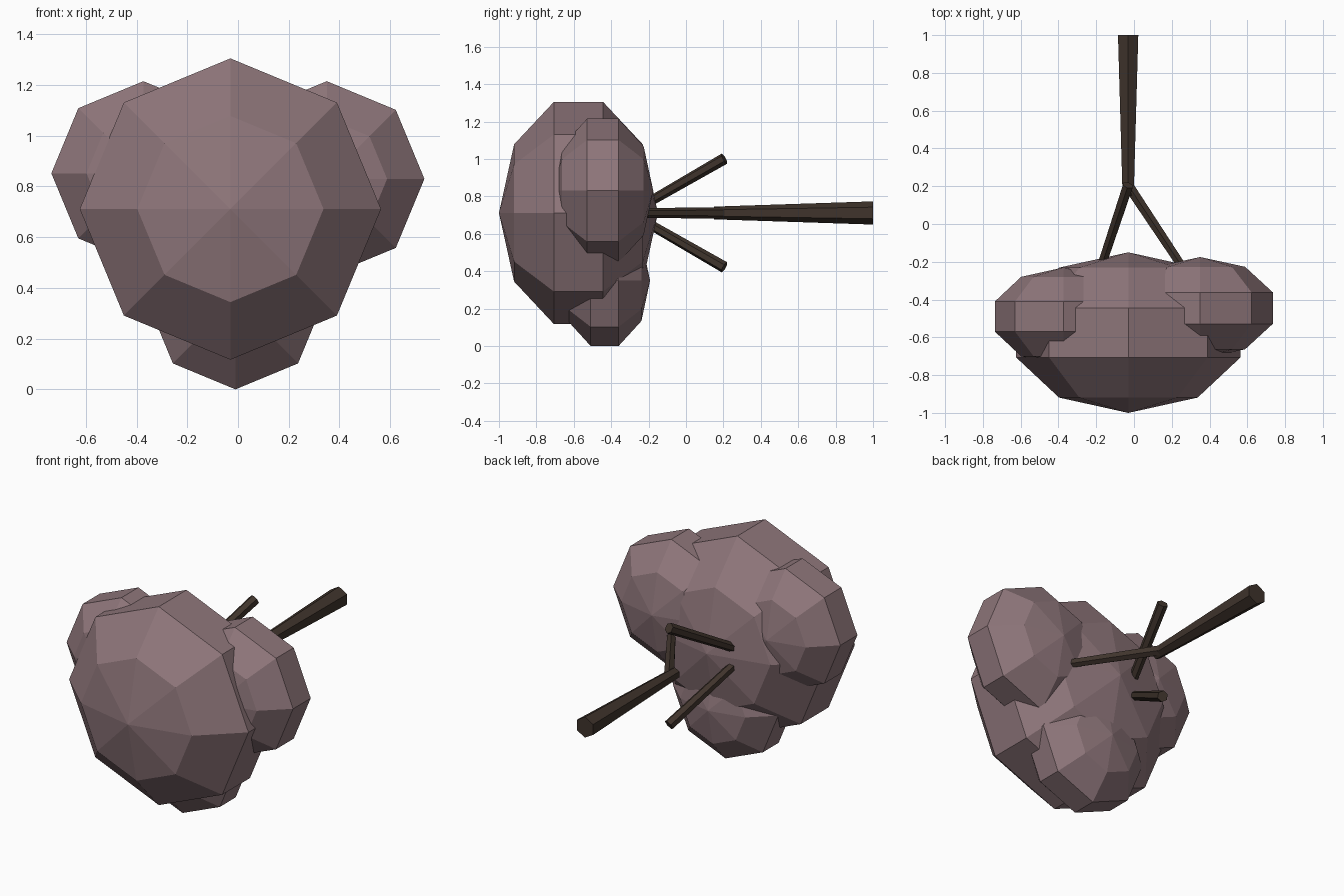
import bpy, bmesh, math
from mathutils import Vector, Matrix

if "Cube" in bpy.data.objects:
    bpy.data.objects.remove(bpy.data.objects["Cube"])


def material(name, color):
    m = bpy.data.materials.new(name)
    m.diffuse_color = color
    m.use_nodes = True
    m.node_tree.nodes["Principled BSDF"].inputs["Base Color"].default_value = m.diffuse_color
    return m


LEAF = material("leaf", (0.27, 0.18, 0.195, 1))
BARK = material("bark", (0.05, 0.034, 0.025, 1))


def add_object(name, bm, mat):
    bmesh.ops.recalc_face_normals(bm, faces=bm.faces)
    mesh = bpy.data.meshes.new(name)
    bm.to_mesh(mesh)
    bm.free()
    mesh.materials.append(mat)
    obj = bpy.data.objects.new(name, mesh)
    bpy.context.collection.objects.link(obj)
    return obj


def leaf_clump(name, center, ring_radius, half_depth):
    """Low-poly sphere, flattened, poles along y; ring_radius is its widest ring."""
    r = ring_radius / math.sin(math.radians(72))
    bm = bmesh.new()
    bmesh.ops.create_uvsphere(bm, u_segments=8, v_segments=5, radius=1)
    bm.transform(Matrix.Translation(center)
                 @ Matrix.Rotation(math.pi / 2, 4, 'X')
                 @ Matrix.Diagonal((r, r, half_depth, 1)))
    return add_object(name, bm, LEAF)


def limb(name, start, end, r_start, r_end):
    """Tapered six-sided stick between two points."""
    a, b = Vector(start), Vector(end)
    rot = (b - a).to_track_quat('Z', 'Y').to_matrix().to_4x4()
    bm = bmesh.new()
    bmesh.ops.create_cone(bm, cap_ends=True, segments=6, radius1=r_start,
                          radius2=r_end, depth=(b - a).length)
    bm.transform(Matrix.Translation((a + b) / 2) @ rot)
    return add_object(name, bm, BARK)


# Foliage
leaf_clump("main_crown", (-0.03, -0.575, 0.711), 0.594, 0.425)
leaf_clump("right_clump", (0.35, -0.445, 0.83), 0.385, 0.27)
leaf_clump("left_clump", (-0.373, -0.49, 0.852), 0.363, 0.26)
leaf_clump("lower_clump", (-0.01, -0.435, 0.349), 0.349, 0.243)

# Trunk
limb("trunk", (-0.031, 1.0, 0.711), (-0.031, 0.15, 0.711), 0.062, 0.034)

# Three branches; two start away from the trunk and run in to the crown
X, Z, L = -0.031, 0.711, 0.335
limb("branch_right", (X, 0.205, Z), (X + L, -0.30, Z), 0.031, 0.025)
for side, s in (("upper", 1), ("lower", -1)):
    limb("branch_" + side, (X, 0.205, Z + s * L * 0.866),
         (X - L / 2, -0.30, Z), 0.031, 0.025)
